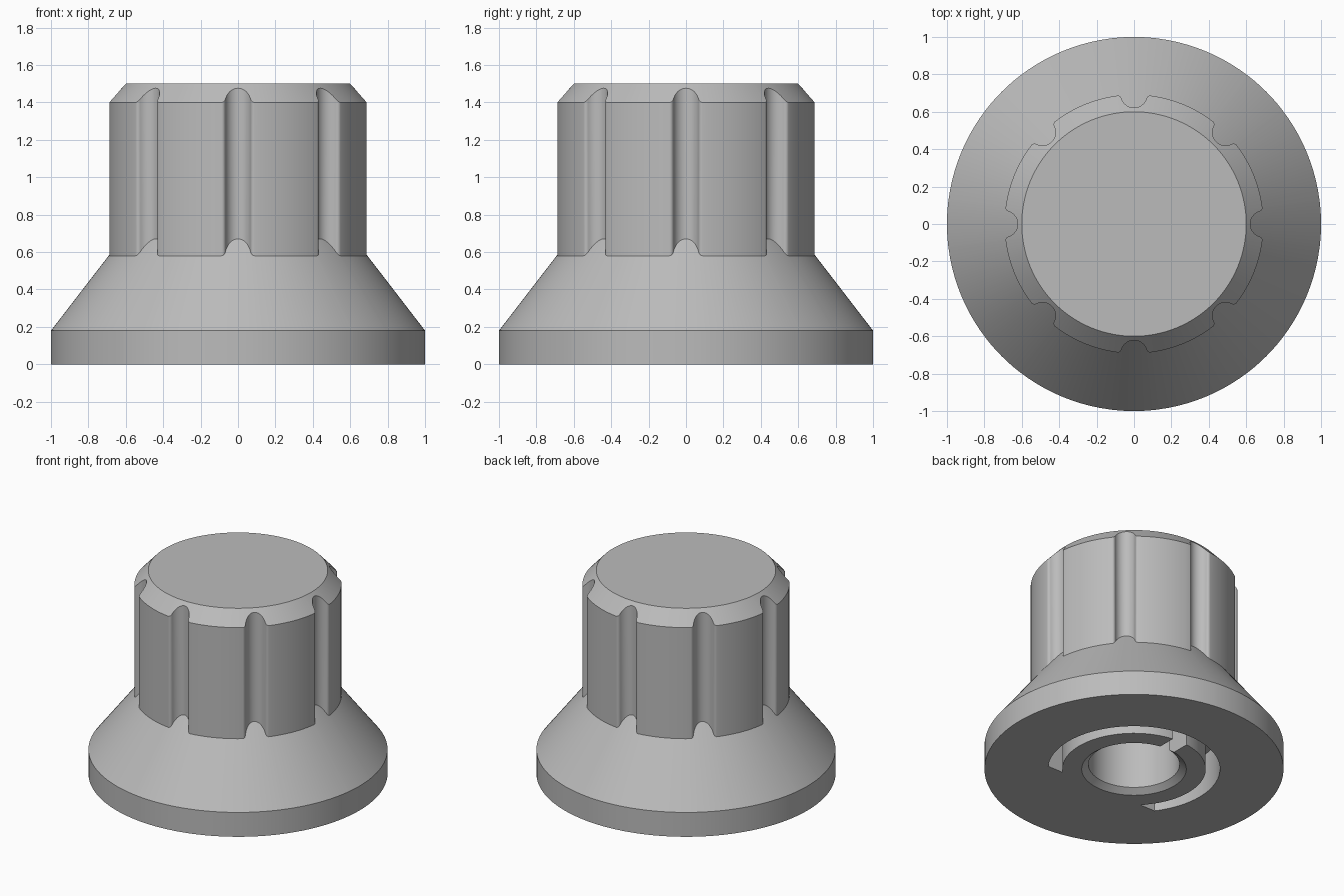
import bpy, bmesh
from math import sin, cos, pi, acos, asin, atan2
from mathutils import Vector

if "Cube" in bpy.data.objects:
    bpy.data.objects.remove(bpy.data.objects["Cube"])

R_GRIP, R_TOP, R_BASE = 0.692, 0.6, 1.0
Z_RIM, Z_GRIP, Z_CHAMFER, Z_TOP = 0.18, 0.58, 1.4, 1.5
FLUTES, FLUTE_R, LIP_R = 8, 0.07, 0.02


def stack(name, rings):
    """Closed solid skinned through rings with equal point counts."""
    bm = bmesh.new()
    loops = [[bm.verts.new(p) for p in ring] for ring in rings]
    n = len(loops[0])
    for low, high in zip(loops, loops[1:]):
        for i in range(n):
            j = (i + 1) % n
            bm.faces.new((low[i], low[j], high[j], high[i]))
    bm.faces.new(loops[0][::-1])
    bm.faces.new(loops[-1])
    bmesh.ops.recalc_face_normals(bm, faces=bm.faces)
    mesh = bpy.data.meshes.new(name)
    bm.to_mesh(mesh)
    bm.free()
    obj = bpy.data.objects.new(name, mesh)
    bpy.context.collection.objects.link(obj)
    return obj


def circle(r, z, angles):
    return [(r * cos(a), r * sin(a), z) for a in angles]


def prism(name, outline, z0, z1):
    return stack(name, [[(x, y, z) for x, y in outline] for z in (z0, z1)])


def sweep(center, radius, start, end, steps):
    """Arc points from one angle to another, in polar form (radius, angle)."""
    for i in range(steps + 1):
        a = start + (end - start) * i / steps
        p = center + radius * Vector((cos(a), sin(a)))
        yield p.length, atan2(p.y, p.x)


# Grip outline: half a rounded flute pointing along +x, with a filleted lip
hollow = Vector((R_GRIP, 0))
a, b = R_GRIP - LIP_R, FLUTE_R + LIP_R
lip_angle = acos((R_GRIP**2 + a * a - b * b) / (2 * R_GRIP * a))
lip = a * Vector((cos(lip_angle), sin(lip_angle)))
toward = lip - hollow
toward_angle = atan2(toward.y, toward.x)
half = list(sweep(hollow, FLUTE_R, pi, toward_angle, 10))
half += list(sweep(lip, LIP_R, toward_angle - pi, lip_angle, 6))[1:]

# Mirror the flute and add the plain arc up to the next one
pitch = 2 * pi / FLUTES
sector = [(r, -t) for r, t in half[:0:-1]] + half
sector += [(R_GRIP, lip_angle + (pitch - 2 * lip_angle) * i / 10) for i in range(1, 10)]
outline = [(r, t + k * pitch) for k in range(FLUTES) for r, t in sector]
angles = [t for r, t in outline]


def on_cone(r0, z0, r1, z1):
    """Grip outline projected onto a cone through two profile points."""
    return [(r * cos(t), r * sin(t), z0 + (z1 - z0) * (r - r0) / (r1 - r0))
            for r, t in outline]


# Knob body: rim, flared skirt, fluted grip, chamfer and flat top
knob = stack("knob_body", [
    circle(R_BASE, 0, angles),
    circle(R_BASE, Z_RIM, angles),
    on_cone(R_BASE, Z_RIM, R_GRIP, Z_GRIP),
    on_cone(R_GRIP, Z_CHAMFER, R_TOP, Z_TOP),
    circle(R_TOP, Z_TOP, angles),
])

# Shaft bore with a countersunk mouth
turn = [2 * pi * i / 96 for i in range(96)]
bore = stack("bore_cutter", [circle(r, z, turn) for r, z in
             ((0.395, -0.035), (0.305, 0.035), (0.305, 1.0))])

# C-shaped spring groove, ending on a straight line
R_OUT, R_IN, Y_END, DEPTH = 0.575, 0.48, -0.34, 0.3


def open_arc(r):
    start = asin(Y_END / r)
    return [(r * cos(t), r * sin(t)) for t in
            (start + (pi - 2 * start) * i / 72 for i in range(73))]


groove = prism("groove_cutter", open_arc(R_OUT) + open_arc(R_IN)[::-1], -0.1, DEPTH)

# Slot joining the groove to the bore
slot = prism("slot_cutter", [(-0.06, 0.25), (0.06, 0.25), (0.06, 0.52), (-0.06, 0.52)],
             -0.1, DEPTH)

# Cut the underside
bpy.context.view_layer.objects.active = knob
for cutter in (bore, groove, slot):
    mod = knob.modifiers.new(cutter.name, 'BOOLEAN')
    mod.operation, mod.solver, mod.object = 'DIFFERENCE', 'EXACT', cutter
    bpy.ops.object.modifier_apply(modifier=mod.name)
    bpy.data.objects.remove(cutter)

# Grey plastic
grey = bpy.data.materials.new("grey_plastic")
grey.use_nodes = True
colour = (0.5, 0.5, 0.5, 1)
grey.diffuse_color = colour
grey.node_tree.nodes["Principled BSDF"].inputs["Base Color"].default_value = colour
knob.data.materials.clear()
knob.data.materials.append(grey)

bpy.ops.object.select_all(action='DESELECT')
knob.select_set(True)
bpy.ops.object.shade_smooth_by_angle(angle=pi / 6)
